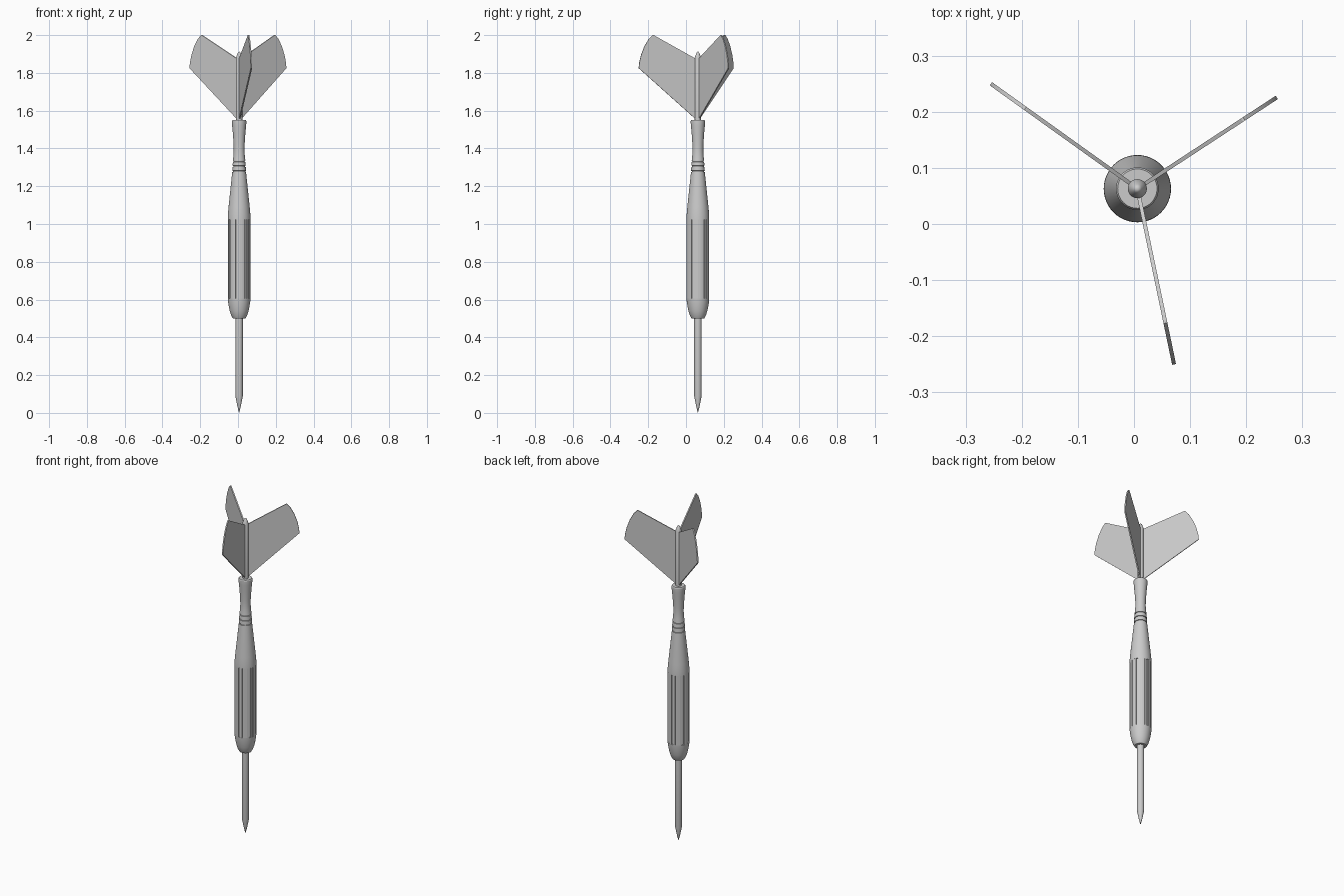
import bpy, bmesh, math
from math import sin, cos, pi, radians
from mathutils import Vector

if "Cube" in bpy.data.objects:
    bpy.data.objects.remove(bpy.data.objects["Cube"])

CX, CY = 0.006, 0.063   # dart axis; the uneven fins shift it off centre
SEG = 48


def make_object(name, bm, smooth=True):
    bmesh.ops.recalc_face_normals(bm, faces=bm.faces)
    mesh = bpy.data.meshes.new(name)
    bm.to_mesh(mesh)
    bm.free()
    ob = bpy.data.objects.new(name, mesh)
    ob.location = (CX, CY, 0)
    bpy.context.collection.objects.link(ob)
    if smooth:
        bpy.ops.object.select_all(action='DESELECT')
        ob.select_set(True)
        bpy.context.view_layer.objects.active = ob
        bpy.ops.object.shade_smooth_by_angle(angle=radians(30))
    return ob


def lathe(name, profile, seg=SEG):
    """Revolve (radius, z) points around the dart axis and cap the ends."""
    bm = bmesh.new()
    rings = []
    for r, z in profile:
        if r < 1e-5:
            rings.append([bm.verts.new((0, 0, z))] * seg)
        else:
            rings.append([bm.verts.new((r * cos(2 * pi * i / seg), r * sin(2 * pi * i / seg), z))
                          for i in range(seg)])
    for a, b in zip(rings, rings[1:]):
        for i in range(seg):
            j = (i + 1) % seg
            quad = list(dict.fromkeys((a[i], a[j], b[j], b[i])))
            if len(quad) > 2:
                bm.faces.new(quad)
    for ring in (rings[0], rings[-1]):
        if ring[0] is not ring[1]:
            bm.faces.new(ring)
    return make_object(name, bm)


# steel point
lathe("point", [(0, 0), (0.008, 0.03), (0.02, 0.09), (0.02, 0.51)], 32)

# rounded nose of the barrel
lathe("barrel_nose", [(0.033, 0.5), (0.042, 0.515), (0.05, 0.54), (0.055, 0.565),
                      (0.059, 0.59), (0.06, 0.605)])

# grip core, slightly recessed
lathe("grip_core", [(0.054, 0.6), (0.054, 1.03)])

# rear barrel taper, grooves, neck and flared collar
rear = [(0.06, 1.025), (0.0595, 1.05), (0.056, 1.09), (0.037, 1.27)]
for z, r in ((1.275, 0.0365), (1.302, 0.035), (1.329, 0.033)):
    rear += [(r, z), (r - 0.004, z + 0.001), (r - 0.004, z + 0.006), (r, z + 0.007)]
rear += [(0.030, 1.36), (0.0285, 1.39), (0.029, 1.42), (0.033, 1.48),
         (0.037, 1.52), (0.038, 1.535), (0.038, 1.545), (0.035, 1.55)]
lathe("barrel_rear", rear)

# flight stem with conical end
lathe("flight_stem", [(0.017, 1.545), (0.017, 1.88), (0.008, 1.905), (0, 1.914)], 24)


# six knurled grip panels: curved strips covered in small pyramids
def grip_panel(k, cols=4, rows=20):
    bm = bmesh.new()
    mid, half = radians(60 * k), radians(25)
    z0, z1 = 0.605, 1.025

    def pt(u, v, r):
        a = mid - half + 2 * half * u
        return Vector((r * cos(a), r * sin(a), z0 + (z1 - z0) * v))

    low = [[bm.verts.new(pt(i / cols, j / rows, 0.0555)) for i in range(cols + 1)]
           for j in range(rows + 1)]
    tiles = [bm.faces.new((low[j][i], low[j][i + 1], low[j + 1][i + 1], low[j + 1][i]))
             for j in range(rows) for i in range(cols)]
    rim = [e for e in bm.edges if e.is_boundary]
    # raise a blunt stud from every tile
    bmesh.ops.inset_individual(bm, faces=tiles, thickness=0.0025, depth=0)
    for f in tiles:
        c = f.calc_center_median()
        out = Vector((c.x, c.y, 0)).normalized() * 0.0042
        for v in f.verts:
            v.co += out
    # skirt down into the core
    ext = bmesh.ops.extrude_edge_only(bm, edges=rim)
    for v in ext["geom"]:
        if isinstance(v, bmesh.types.BMVert):
            v.co.x *= 0.95
            v.co.y *= 0.95
    make_object(f"grip_panel_{k + 1}", bm, smooth=False)


for k in range(6):
    grip_panel(k)


# three fins: flat outline (radius fraction, z) with a bowed outer edge
OUTLINE = [(0.02, 1.55), (1.0, 1.825), (0.985, 1.86), (0.95, 1.905), (0.89, 1.95),
           (0.82, 1.983), (0.745, 2.0), (0.02, 1.872)]


def fin(name, angle, length, thick=0.007):
    d = Vector((cos(angle), sin(angle), 0))
    n = Vector((-sin(angle), cos(angle), 0)) * thick / 2
    outline = [(1.0, 1.825), (0.99, 1.855), (0.96, 1.895), (0.905, 1.94),
               (0.83, 1.98), (0.765, 2.0), (0.75, 2.0), (0.02, 1.872), (0.02, 1.55)]
    bm = bmesh.new()
    a = [bm.verts.new(d * (length * r) + Vector((0, 0, z)) + n) for r, z in outline]
    b = [bm.verts.new(d * (length * r) + Vector((0, 0, z)) - n) for r, z in outline]
    bm.faces.new(a)
    bm.faces.new(b[::-1])
    for i in range(len(a)):
        j = (i + 1) % len(a)
        bm.faces.new((a[i], b[i], b[j], a[j]))
    make_object(name, bm)


fin("fin_left", radians(144.4), 0.321)
fin("fin_right", radians(33.2), 0.297)
fin("fin_front", radians(-78.2), 0.32)
